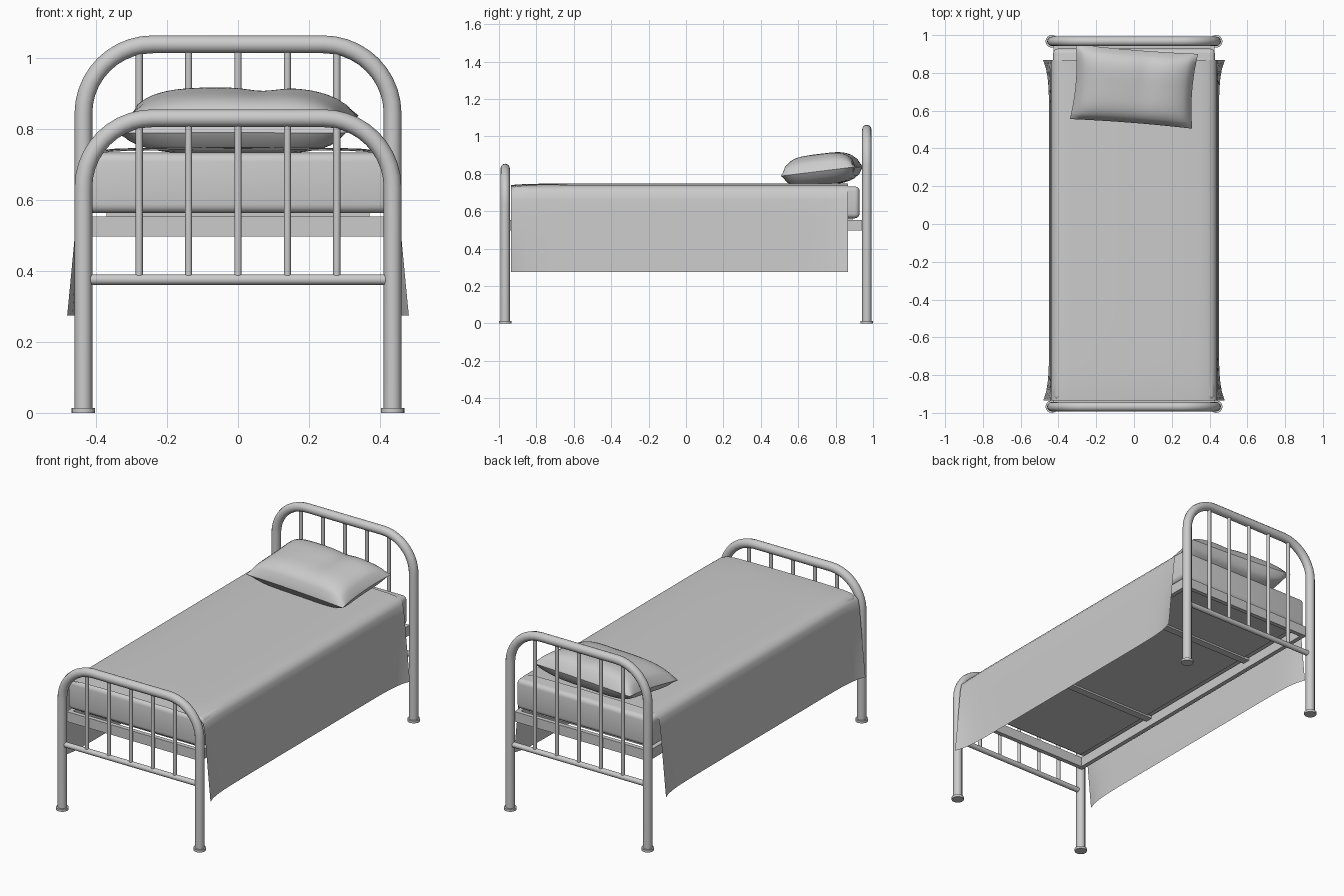
import bpy, bmesh
from math import pi, sin, cos, radians, exp
from mathutils import Matrix, Vector

if "Cube" in bpy.data.objects:
    bpy.data.objects.remove(bpy.data.objects["Cube"], do_unlink=True)


def add_mesh(name, bm, smooth=True):
    mesh = bpy.data.meshes.new(name)
    bm.to_mesh(mesh)
    bm.free()
    obj = bpy.data.objects.new(name, mesh)
    bpy.context.collection.objects.link(obj)
    if smooth:
        bpy.ops.object.select_all(action='DESELECT')
        obj.select_set(True)
        bpy.context.view_layer.objects.active = obj
        bpy.ops.object.shade_smooth_by_angle(angle=radians(40))
    return obj


def box(name, low, high, bevel=0.0, segments=4):
    low, high = Vector(low), Vector(high)
    bm = bmesh.new()
    bmesh.ops.create_cube(bm, size=1)
    bmesh.ops.scale(bm, vec=high - low, verts=bm.verts)
    bmesh.ops.translate(bm, vec=(low + high) / 2, verts=bm.verts)
    if bevel:
        bmesh.ops.bevel(bm, geom=bm.edges[:], offset=bevel, segments=segments,
                        profile=0.5, affect='EDGES')
    return add_mesh(name, bm, bool(bevel))


def rod(name, start, end, radius, sides=16):
    start, end = Vector(start), Vector(end)
    axis = end - start
    bm = bmesh.new()
    bmesh.ops.create_cone(bm, cap_ends=True, segments=sides, radius1=radius,
                          radius2=radius, depth=axis.length)
    turn = axis.to_track_quat('Z', 'Y').to_matrix().to_4x4()
    bm.transform(Matrix.Translation((start + end) / 2) @ turn)
    return add_mesh(name, bm)


def tube(name, points, radius):
    curve = bpy.data.curves.new(name, 'CURVE')
    curve.dimensions = '3D'
    curve.bevel_depth = radius
    curve.bevel_resolution = 4
    curve.use_fill_caps = True
    spline = curve.splines.new('POLY')
    spline.points.add(len(points) - 1)
    for p, co in zip(spline.points, points):
        p.co = (*co, 1)
    helper = bpy.data.objects.new(name + "_path", curve)
    bpy.context.collection.objects.link(helper)
    bm = bmesh.new()
    bm.from_mesh(bpy.data.meshes.new_from_object(helper))
    bpy.data.objects.remove(helper, do_unlink=True)
    return add_mesh(name, bm)


# Tubular end frames: bent arch, lower rail, spindles and feet
POST_X, BEND = 0.435, 0.195


def end_frame(prefix, y, top):
    arc = [(POST_X - BEND + BEND * cos(a), y, top - BEND + BEND * sin(a))
           for a in (i * pi / 20 for i in range(11))]
    half = [(POST_X, y, 0.005)] + arc
    path = half + [(-x, py, z) for x, py, z in reversed(half)]
    tube(prefix + "_arch", path, 0.025)
    rod(prefix + "_lower_rail", (-0.415, y, 0.375), (0.415, y, 0.375), 0.015)
    for i in range(-2, 3):
        x = i * 0.139
        rod(f"{prefix}_spindle_{i + 3}", (x, y, 0.375), (x, y, top), 0.01, 12)
    for side, sx in (("left", 1), ("right", -1)):
        x = sx * POST_X
        rod(f"{prefix}_{side}_foot", (x, y, 0), (x, y, 0.014), 0.033, 24)


end_frame("footboard", -0.967, 0.829)
end_frame("headboard", 0.967, 1.037)

# Open bed frame with a sprung panel and two cross slats
for side, sx in (("left", 1), ("right", -1)):
    x0, x1 = sorted((sx * 0.40, sx * 0.425))
    box(f"{side}_side_rail", (x0, -0.945, 0.496), (x1, 0.945, 0.553))
for end, sy in (("foot", -1), ("head", 1)):
    y0, y1 = sorted((sy * 0.92, sy * 0.945))
    box(f"{end}_end_rail", (-0.40, y0, 0.496), (0.40, y1, 0.553))
box("base_panel", (-0.37, -0.89, 0.545), (0.37, 0.89, 0.57))
for name, y in (("front_slat", -0.35), ("rear_slat", 0.47)):
    box(name, (-0.40, y - 0.022, 0.535), (0.40, y + 0.022, 0.55))

# Mattress
box("mattress", (-0.428, -0.932, 0.562), (0.428, 0.928, 0.732), 0.025)

# Blanket: draped cross-section swept along the bed, flaring at its ends
half_profile = [(0.0, 0.748), (0.2, 0.747), (0.34, 0.744), (0.39, 0.739),
                (0.42, 0.728), (0.436, 0.705), (0.441, 0.66), (0.443, 0.56),
                (0.445, 0.46), (0.447, 0.36), (0.449, 0.274)]
profile = [(-x, z) for x, z in reversed(half_profile[1:])] + half_profile
Y0, Y1, STEPS = -0.935, 0.867, 40
bm = bmesh.new()
rows = []
for i in range(STEPS + 1):
    y = Y0 + (Y1 - Y0) * i / STEPS
    flare = exp(-(y - Y0) / 0.07) + exp(-(Y1 - y) / 0.07)
    row = []
    for x, z in profile:
        drop = max(0.0, (0.70 - z) / 0.43)
        push = 0.032 * flare * drop
        sag = 0.008 * exp(-(y - Y0) / 0.08) if z > 0.72 else 0
        row.append(bm.verts.new((x + (push if x > 0 else -push), y, z - sag)))
    rows.append(row)
for a, b in zip(rows, rows[1:]):
    for j in range(len(profile) - 1):
        bm.faces.new((a[j], a[j + 1], b[j + 1], b[j]))
bmesh.ops.recalc_face_normals(bm, faces=bm.faces)
if sum(f.normal.z for f in bm.faces) < 0:
    bmesh.ops.reverse_faces(bm, faces=bm.faces)
add_mesh("blanket", bm)

# Pillow: two puffed sheets joined at the seam, tilted against the headboard
bm = bmesh.new()
for sign, puff in ((1, 0.096), (-1, 0.075)):
    sheet = bmesh.ops.create_grid(bm, x_segments=28, y_segments=20, size=1)["verts"]
    for v in sheet:
        u, w = v.co.x, v.co.y
        loft = max(0.0, (1 - u ** 4) * (1 - w ** 4)) ** 0.55
        crease = 1 - 0.14 * exp(-((u - 0.2) / 0.18) ** 2) * (0.5 + 0.5 * w)
        v.co = (0.325 * u * (1 - 0.05 * (1 - w * w)),
                0.2 * w * (1 - 0.03 * (1 - u * u)),
                sign * puff * loft * (crease if sign > 0 else 1))
bmesh.ops.remove_doubles(bm, verts=bm.verts, dist=0.0005)
bmesh.ops.recalc_face_normals(bm, faces=bm.faces)
bm.transform(Matrix.Translation((0.0, 0.728, 0.812))
             @ Matrix.Rotation(radians(-4.5), 4, 'Z')
             @ Matrix.Rotation(radians(7), 4, 'X'))
add_mesh("pillow", bm)
